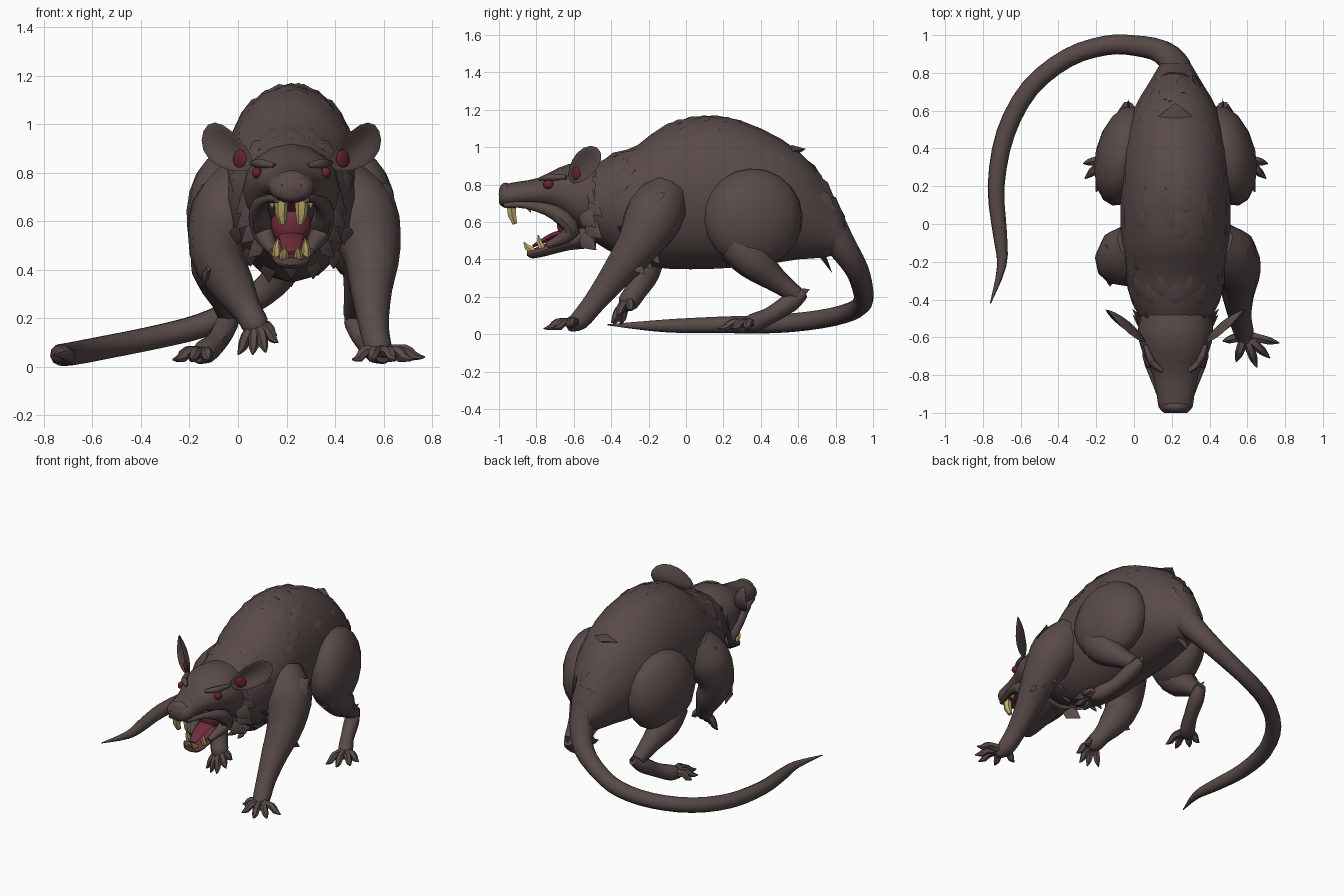
import bpy, bmesh, math, random
from mathutils import Vector, Matrix

random.seed(4)
cube = bpy.data.objects.get("Cube")
if cube:
    bpy.data.objects.remove(cube)

CENTRE = 0.22          # body axis in x
made = []


def material(name, colour):
    mat = bpy.data.materials.new(name)
    mat.use_nodes = True
    mat.diffuse_color = (*colour, 1)
    mat.node_tree.nodes["Principled BSDF"].inputs["Base Color"].default_value = (*colour, 1)
    return mat


FUR = material("dark brown fur", (0.1, 0.07, 0.067))
MOUTH = material("mouth red", (0.16, 0.026, 0.045))
EYE = material("deep red", (0.13, 0.016, 0.03))
TOOTH = material("yellowed tooth", (0.52, 0.42, 0.15))


def finish(name, bm, *mats):
    bmesh.ops.recalc_face_normals(bm, faces=bm.faces)
    mesh = bpy.data.meshes.new(name)
    bm.to_mesh(mesh)
    bm.free()
    for mat in mats:
        mesh.materials.append(mat)
    obj = bpy.data.objects.new(name, mesh)
    bpy.context.collection.objects.link(obj)
    made.append(obj)
    return obj


def smooth_rows(rows, steps):
    """Catmull-Rom interpolation of rows of any length."""
    rows = [Vector(r) for r in rows]
    out = []
    for i in range(len(rows) - 1):
        a, b, c = rows[max(i - 1, 0)], rows[i], rows[i + 1]
        d = rows[min(i + 2, len(rows) - 1)]
        for k in range(steps):
            t = k / steps
            out.append(b + (c - a) * (t / 2) + (a * 2 - b * 5 + c * 4 - d) * (t * t / 2)
                       + (b * 3 - a - c * 3 + d) * (t ** 3 / 2))
    return out + [rows[-1]]


def skin(name, rings, *mats):
    bm = bmesh.new()
    rings = [[bm.verts.new(p) for p in ring] for ring in rings]
    n = len(rings[0])
    for low, high in zip(rings, rings[1:]):
        for i in range(n):
            j = (i + 1) % n
            bm.faces.new((low[i], low[j], high[j], high[i]))
    bm.faces.new(rings[0])
    bm.faces.new(rings[-1])
    return finish(name, bm, *mats)


def section_point(row, angle):
    y, top, bottom, half = row
    return Vector((CENTRE + half * math.cos(angle), y,
                   (top + bottom) / 2 + (top - bottom) / 2 * math.sin(angle)))


def loft(name, rows, *mats, steps=2, sides=16):
    """Rows of (y, top, bottom, half width) along the body axis."""
    rings = [[section_point(r, math.tau * i / sides) for i in range(sides)]
             for r in smooth_rows(rows, steps)]
    return skin(name, rings, *mats)


def tube(name, rows, mat=FUR, sides=8, steps=3, flat=1.0, across=(1, 0, 0)):
    """Rows of (x, y, z, radius) along a path."""
    rows = smooth_rows(rows, steps)
    points = [Vector(r[:3]) for r in rows]
    side = Vector(across)
    rings = []
    for i, p in enumerate(points):
        along = (points[min(i + 1, len(points) - 1)] - points[max(i - 1, 0)]).normalized()
        side = (side - along * side.dot(along)).normalized()
        up = along.cross(side)
        radius = max(rows[i][3], 0.002)
        rings.append([p + radius * (side * math.cos(a) + up * flat * math.sin(a))
                      for a in (math.tau * k / sides for k in range(sides))])
    return skin(name, rings, mat)


def blob(name, centre, size, mat=FUR, turn=0.0, swing=0.0, segments=14):
    bm = bmesh.new()
    bmesh.ops.create_uvsphere(bm, u_segments=segments, v_segments=segments // 2 + 2, radius=1)
    bm.transform(Matrix.Translation(centre) @ Matrix.Rotation(swing, 4, "Z")
                 @ Matrix.Rotation(turn, 4, "X") @ Matrix.Diagonal((*size, 1)))
    return finish(name, bm, mat)


def paw(name, base, tips, arch=0.02):
    base = Vector(base)
    for i, tip in enumerate(tips):
        tip = Vector(tip)
        knuckle = base.lerp(tip, 0.55) + Vector((0, 0, arch))
        tube(f"{name}_toe_{i + 1}", [(*base, 0.03), (*knuckle, 0.024),
                                     (*base.lerp(tip, 0.75), 0.02), (*tip, 0.003)], sides=6, steps=2)


def tuft(name, root, direction, normal, width):
    root, direction = Vector(root), Vector(direction)
    across = direction.cross(Vector(normal))
    tube(name, [(*(root - direction * 0.5), width * 0.6), (*root, width),
                (*(root + direction), 0.002)], sides=4, steps=1, flat=0.35, across=across)


# Torso with a high rounded back
torso = [(-0.56, 0.86, 0.54, 0.15), (-0.42, 0.945, 0.45, 0.23), (-0.26, 1.01, 0.38, 0.27),
         (-0.1, 1.125, 0.35, 0.29), (0.16, 1.17, 0.35, 0.29), (0.4, 1.1, 0.37, 0.28),
         (0.6, 0.98, 0.4, 0.225), (0.74, 0.82, 0.41, 0.145), (0.85, 0.63, 0.44, 0.08)]
loft("torso", torso, FUR)

# Broad fur tufts lying back over the torso
sections = smooth_rows(torso, 4)
for i in range(30):
    k = random.randrange(6, len(sections) - 4)
    angle = random.uniform(0.1, 0.9) * math.pi
    root = section_point(sections[k], angle)
    along = section_point(sections[k + 1], angle) - root
    outward = Vector((math.cos(angle), 0, math.sin(angle)))
    tuft(f"back_tuft_{i + 1}", root - outward * 0.015,
         (along.normalized() + outward * 0.12) * random.uniform(0.06, 0.1), outward, 0.055)
# Ragged collar around the neck
for i in range(9):
    angle = (0.1 + i * 0.1) * math.pi
    outward = Vector((math.cos(angle), 0, math.sin(angle)))
    tuft(f"collar_tuft_{i + 1}", section_point(sections[5 + i % 2], angle) - outward * 0.01,
         outward * 0.035 + Vector((0, 0.07, 0)), outward, 0.06)
for i in range(7):
    angle = (i - 3) * 0.35 - math.pi / 2
    tuft(f"chest_tuft_{i + 1}", section_point(sections[6 + i % 3], angle),
         (0, 0.04, -0.05), (0, 1, 0.3), 0.035)
tuft("rump_tuft", (CENTRE, 0.73, 0.42), (0, 0.05, -0.09), (0, 1, 0), 0.05)
tuft("hip_tuft", (CENTRE, 0.57, 0.98), (0, 0.07, 0.01), (0, 0, 1), 0.09)

# Head: skull and snout, with a red palate underneath
head = loft("skull", [(-0.44, 0.9, 0.52, 0.18), (-0.57, 0.92, 0.55, 0.2), (-0.68, 0.89, 0.64, 0.175),
                      (-0.79, 0.835, 0.68, 0.125), (-0.9, 0.815, 0.68, 0.1),
                      (-0.97, 0.8, 0.675, 0.09), (-1, 0.77, 0.7, 0.06)], FUR, MOUTH)
jaw = loft("lower_jaw", [(-0.48, 0.64, 0.46, 0.13), (-0.62, 0.55, 0.45, 0.1),
                         (-0.74, 0.49, 0.42, 0.08), (-0.82, 0.455, 0.405, 0.065),
                         (-0.85, 0.45, 0.42, 0.04)], FUR, MOUTH)
for part, facing in ((head, -1), (jaw, 1)):
    for face in part.data.polygons:
        if face.normal.z * facing > 0.75 and face.center.y < -0.58:
            face.material_index = 1
blob("mouth_cavity", (CENTRE, -0.62, 0.59), (0.085, 0.07, 0.1), MOUTH)
tube("tongue", [(CENTRE, -0.6, 0.55, 0.06), (CENTRE, -0.7, 0.53, 0.05),
                (CENTRE, -0.77, 0.495, 0.04), (CENTRE, -0.82, 0.47, 0.02)], MOUTH, flat=0.35)
blob("nose", (CENTRE, -0.965, 0.765), (0.07, 0.034, 0.045))

for s, label in ((1, "left"), (-1, "right")):
    def at(x, y, z, *rest):
        return (CENTRE + s * x, y, z, *rest)

    # Face details
    blob(f"{label}_eye", at(0.142, -0.735, 0.8), (0.022, 0.03, 0.024), EYE, segments=10)
    tube(f"{label}_brow", [at(0.07, -0.78, 0.83, 0.01), at(0.125, -0.73, 0.838, 0.02),
                           at(0.16, -0.64, 0.84, 0.012)])
    blob(f"{label}_nostril", at(0.04, -0.99, 0.75), (0.015, 0.012, 0.012), EYE, segments=8)
    tube(f"{label}_lip", [at(0.06, -0.97, 0.69, 0.015), at(0.1, -0.85, 0.69, 0.02),
                          at(0.135, -0.7, 0.65, 0.04), at(0.115, -0.61, 0.55, 0.045),
                          at(0.075, -0.74, 0.475, 0.018)])
    # Teeth
    teeth = {"upper_incisor": [at(0.042, -0.935, 0.69, 0.028), at(0.042, -0.93, 0.635, 0.025), at(0.036, -0.915, 0.59, 0.014)],
             "upper_fang": [at(0.08, -0.84, 0.69, 0.016), at(0.08, -0.84, 0.67, 0.012), at(0.078, -0.83, 0.65, 0.002)],
             "lower_incisor": [at(0.028, -0.81, 0.44, 0.02), at(0.03, -0.85, 0.465, 0.018), at(0.026, -0.865, 0.49, 0.005)],
             "lower_fang": [at(0.06, -0.77, 0.46, 0.02), at(0.06, -0.785, 0.495, 0.016), at(0.056, -0.79, 0.53, 0.003)]}
    for tooth, path in teeth.items():
        tube(f"{label}_{tooth}", path, TOOTH, sides=6, steps=1)
    # Dished ear, turned forwards and outwards, with a red hollow at its root
    frame = Matrix(((s * 0.77, 0, -s * 0.64, 0), (0.64, 0, 0.77, 0), (0, 1, 0, 0), (0, 0, 0, 1)))
    tilt = Matrix.Translation(at(0.265, -0.545, 0.9)) @ frame @ Matrix.Rotation(0.5, 4, "Z")
    bm = bmesh.new()
    bmesh.ops.create_uvsphere(bm, u_segments=16, v_segments=8, radius=1)
    for v in bm.verts:
        v.co = (v.co.x * 0.15, v.co.y * (0.08 + 0.015 * v.co.x),
                v.co.z * 0.014 - 0.035 * (v.co.x ** 2 * 0.4 + v.co.y ** 2) + 0.02)
    bm.transform(tilt)
    finish(f"{label}_ear", bm, FUR)
    bm = bmesh.new()
    bmesh.ops.create_uvsphere(bm, u_segments=10, v_segments=6, radius=1)
    bm.transform(tilt @ Matrix.Translation((-0.08, -0.005, 0)) @ Matrix.Diagonal((0.036, 0.04, 0.01, 1)))
    finish(f"{label}_inner_ear", bm, EYE)
    # Ragged cheek and neck fur
    for i in range(6):
        z = 0.5 + i * 0.06
        tuft(f"{label}_cheek_tuft_{i + 1}", at(0.14 + 0.05 * math.sin(i * 0.6), -0.53 + 0.03 * (i % 2), z),
             (s * 0.04, 0.05, -0.05), (s, -0.5, 0), 0.05)

    # Hind leg: heavy thigh, folded shank, long foot
    blob(f"{label}_thigh", at(0.275, 0.36, 0.62), (0.15, 0.27, 0.265), turn=-0.25, swing=s * 0.22, segments=16)
    tube(f"{label}_shank", [at(0.3, 0.27, 0.48, 0.11), at(0.31, 0.36, 0.39, 0.1),
                            at(0.28, 0.48, 0.29, 0.065), at(0.26, 0.59, 0.21, 0.045)])
    tube(f"{label}_hind_foot", [at(0.25, 0.63, 0.22, 0.03), at(0.27, 0.56, 0.17, 0.05),
                                at(0.31, 0.45, 0.1, 0.045), at(0.36, 0.36, 0.06, 0.05),
                                at(0.39, 0.31, 0.045, 0.03)])
    paw(f"{label}_hind", at(0.36, 0.35, 0.055), [at(0.34, 0.17, 0.03), at(0.42, 0.17, 0.03),
                                                 at(0.48, 0.24, 0.03), at(0.49, 0.32, 0.03)])
    tuft(f"{label}_heel_tuft", at(0.25, 0.59, 0.21), (0, 0.07, 0.03), (1, 0, 0), 0.04)

# Planted left foreleg
tube("left_foreleg", [(0.42, -0.1, 0.76, 0.12), (0.5, -0.17, 0.63, 0.16), (0.55, -0.26, 0.47, 0.12),
                      (0.55, -0.38, 0.31, 0.085), (0.56, -0.49, 0.17, 0.062),
                      (0.58, -0.57, 0.075, 0.055), (0.6, -0.63, 0.05, 0.035)], sides=10)
paw("left_front", (0.59, -0.59, 0.06), [(0.47, -0.62, 0.03), (0.54, -0.73, 0.03), (0.65, -0.76, 0.03),
                                        (0.72, -0.71, 0.03), (0.77, -0.63, 0.04)])
# Raised right foreleg with a hanging hand
tube("right_foreleg", [(0.02, -0.1, 0.76, 0.12), (-0.04, -0.17, 0.63, 0.16), (-0.085, -0.21, 0.47, 0.115),
                       (-0.02, -0.23, 0.33, 0.09), (0.04, -0.27, 0.23, 0.06),
                       (0.075, -0.31, 0.17, 0.055), (0.09, -0.33, 0.14, 0.03)], sides=10)
paw("right_front", (0.075, -0.31, 0.17), [(0.0, -0.35, 0.05), (0.06, -0.39, 0.05), (0.115, -0.4, 0.06),
                                          (0.165, -0.37, 0.1), (0.16, -0.29, 0.13)])
for label, x, s in (("left", 0.56, 1), ("right", -0.08, -1)):
    for i in range(3):
        tuft(f"{label}_elbow_tuft_{i + 1}", (x + s * 0.05 * (i - 1), -0.2 - i * 0.04, 0.44 - i * 0.03),
             (s * 0.02, 0.06, -0.06), (s, 0.3, 0), 0.05)
    tuft(f"{label}_shoulder_tuft", (x + s * 0.04, -0.18, 0.72), (s * 0.03, 0.07, 0.03), (s, 0, 1), 0.07)

# Long tail sweeping down and round to one side
tube("tail", [(0.22, 0.7, 0.66, 0.13), (0.225, 0.82, 0.49, 0.085), (0.15, 0.91, 0.35, 0.065),
              (0.0, 0.945, 0.24, 0.055), (-0.15, 0.945, 0.17, 0.052), (-0.35, 0.88, 0.12, 0.05),
              (-0.55, 0.72, 0.08, 0.05), (-0.68, 0.48, 0.055, 0.05), (-0.73, 0.2, 0.05, 0.045),
              (-0.71, -0.05, 0.045, 0.038), (-0.7, -0.22, 0.045, 0.025), (-0.76, -0.42, 0.05, 0.003)], sides=10)

# Smooth shading with sharp creases kept
for obj in bpy.context.selected_objects:
    obj.select_set(False)
for obj in made:
    obj.select_set(True)
bpy.context.view_layer.objects.active = made[0]
bpy.ops.object.shade_smooth_by_angle(angle=math.radians(45))
